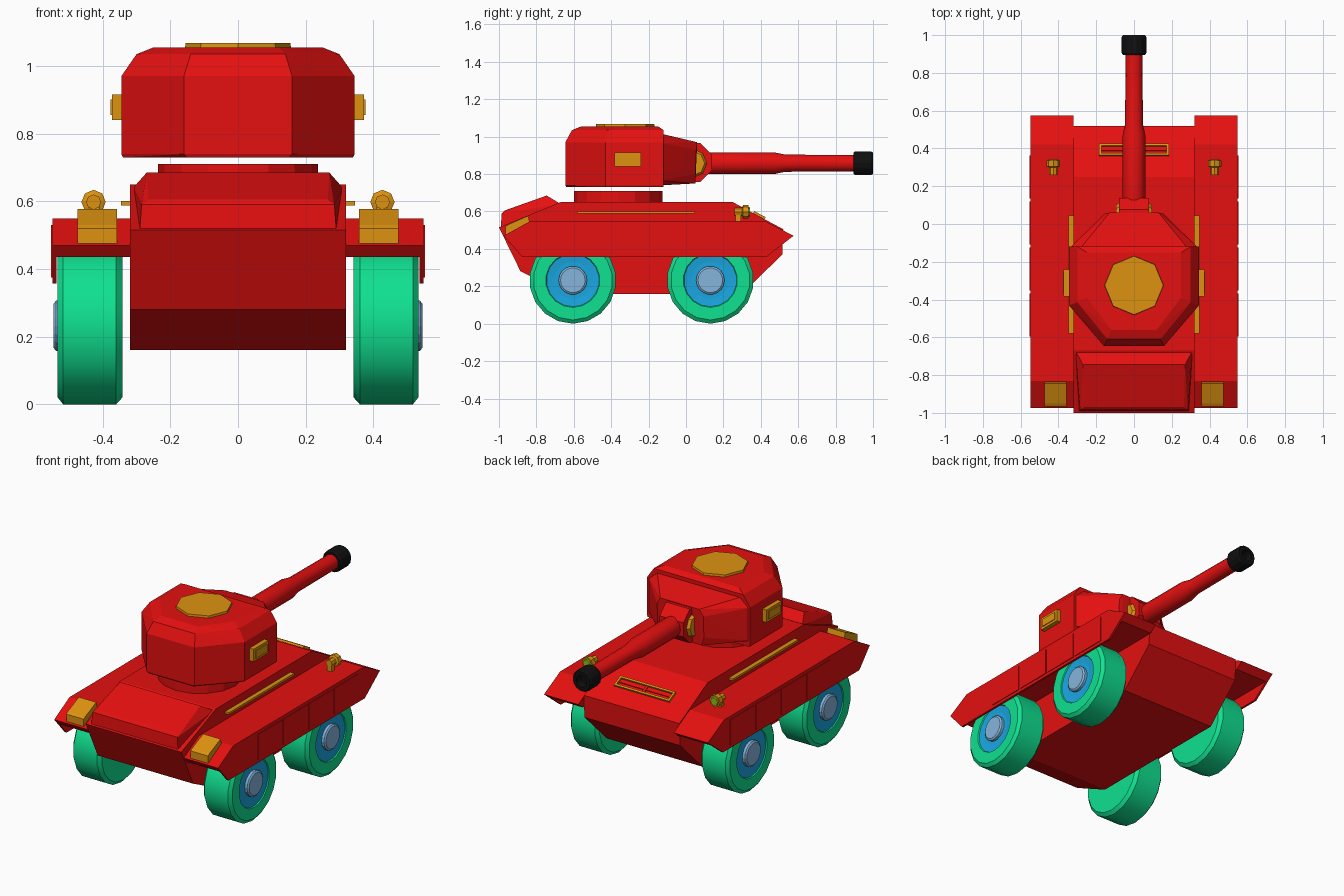
import bpy, bmesh, math
from mathutils import Vector


def material(name, col):
    m = bpy.data.materials.new(name)
    m.diffuse_color = (*col, 1)
    return m


RED = material("red", (0.78, 0.005, 0.005))
GOLD = material("gold", (0.72, 0.29, 0.005))
BLACK = material("black", (0.005, 0.005, 0.005))
GREEN = material("green", (0.005, 0.75, 0.28))
BLUE = material("blue", (0.01, 0.38, 0.75))
STEEL = material("steel", (0.24, 0.46, 0.72))
LIME = material("lime", (0.3, 0.5, 0.01))


def finish(name, bm, mat, smooth=False):
    bmesh.ops.remove_doubles(bm, verts=bm.verts, dist=1e-5)
    bmesh.ops.recalc_face_normals(bm, faces=bm.faces)
    me = bpy.data.meshes.new(name)
    bm.to_mesh(me)
    bm.free()
    me.materials.append(mat)
    ob = bpy.data.objects.new(name, me)
    bpy.context.collection.objects.link(ob)
    if smooth:
        bpy.ops.object.select_all(action='DESELECT')
        ob.select_set(True)
        bpy.context.view_layer.objects.active = ob
        bpy.ops.object.shade_smooth_by_angle(angle=math.radians(30))
    return ob


def prism(name, prof, x0, x1, mat):
    """Extrude a (y, z) profile along x."""
    bm = bmesh.new()
    f = bm.faces.new([bm.verts.new((x0, y, z)) for y, z in prof])
    r = bmesh.ops.extrude_face_region(bm, geom=[f])
    vs = [g for g in r["geom"] if isinstance(g, bmesh.types.BMVert)]
    bmesh.ops.translate(bm, verts=vs, vec=(x1 - x0, 0, 0))
    return finish(name, bm, mat)


def solid(name, pts, mat):
    """Convex solid, each (x, y, z) point mirrored in x."""
    bm = bmesh.new()
    for x, y, z in pts:
        for s in (1, -1):
            bm.verts.new((s * x, y, z))
    bmesh.ops.convex_hull(bm, input=bm.verts)
    bmesh.ops.dissolve_limit(bm, angle_limit=0.03, verts=bm.verts, edges=bm.edges)
    return finish(name, bm, mat)


def lathe(name, prof, centre, axis, n, mat, phase=0.0, smooth=False):
    """Revolve (offset, radius) pairs about an axis through centre."""
    bm = bmesh.new()
    rings = []
    for a, r in prof:
        ring = []
        for i in range(n):
            t = math.tau * i / n + phase
            c, s = r * math.cos(t), r * math.sin(t)
            p = {"x": (a, c, s), "y": (c, a, s), "z": (c, s, a)}[axis]
            ring.append(bm.verts.new(Vector(p) + Vector(centre)))
        rings.append(ring)
    for p, q in zip(rings, rings[1:]):
        for i in range(n):
            j = (i + 1) % n
            bm.faces.new((p[i], p[j], q[j], q[i]))
    return finish(name, bm, mat, smooth)


def box(name, lo, hi, mat, inset=0.0):
    prof = [(lo[1], lo[2]), (hi[1], lo[2]), (hi[1], hi[2]), (lo[1], hi[2])]
    return prism(name, prof, lo[0], hi[0], mat)


# Hull and sloped engine cover
prism("hull", [(-1.0, 0.515), (-0.885, 0.28), (-0.64, 0.16), (0.30, 0.16), (0.515, 0.37),
               (0.52, 0.505), (0.25, 0.65), (-0.67, 0.65)], -0.32, 0.32, RED)
solid("engine_cover", [(0.29, -0.99, 0.52), (0.285, -0.985, 0.59), (0.265, -0.97, 0.605),
                       (0.27, -0.745, 0.685), (0.285, -0.725, 0.665), (0.31, -0.67, 0.64)], RED)

# Fenders, skirts with raised panels, trims and lamps, both sides
for s, side in ((1, "right"), (-1, "left")):
    prism(f"fender_{side}", [(-0.975, 0.47), (-0.83, 0.55), (0.42, 0.55), (0.575, 0.47),
                             (0.53, 0.435), (-0.945, 0.435)], s * 0.32, s * 0.548, RED)
    prism(f"skirt_{side}", [(-0.975, 0.47), (-0.83, 0.55), (0.42, 0.55), (0.575, 0.47),
                            (0.43, 0.357), (-0.875, 0.357)], s * 0.536, s * 0.549, RED)
    for k in range(4):
        y = -0.595 + 0.243 * k
        box(f"skirt_panel_{side}_{k}", (s * 0.545, y, 0.375),
            (s * 0.553, y + 0.228, 0.53), RED)
    box(f"trim_strip_{side}", (s * 0.315, -0.58, 0.588), (s * 0.346, 0.045, 0.601), GOLD)
    prism(f"rear_lamp_{side}", [(-0.965, 0.47), (-0.965, 0.52), (-0.95, 0.53),
                                (-0.845, 0.577), (-0.835, 0.54)], s * 0.358, s * 0.475, GOLD)
    box(f"headlight_post_{side}", (s * 0.41, 0.265, 0.54), (s * 0.44, 0.295, 0.60), GOLD)
    lathe(f"headlight_{side}", [(0.26, 0), (0.26, 0.022), (0.30, 0.022), (0.305, 0.036),
                                (0.335, 0.036), (0.335, 0)], (s * 0.427, 0, 0.598), "y", 8, GOLD)
    lathe(f"headlight_lens_{side}", [(0.33, 0.029), (0.342, 0.024), (0.342, 0)],
          (s * 0.427, 0, 0.598), "y", 8, LIME)

    # Wheels
    for y, end in ((-0.605, "front"), (0.13, "back")):
        c = (0, y, 0.232)
        tag = f"{end}_{side}"
        lathe("tyre_" + tag, [(s * a, r) for a, r in (
            (0.342, 0), (0.342, 0.212), (0.36, 0.232), (0.517, 0.232), (0.533, 0.212),
            (0.533, 0.145), (0.525, 0.14))], c, "x", 18, GREEN, 0.1745, True)
        lathe("wheel_disc_" + tag, [(s * a, r) for a, r in (
            (0.527, 0.142), (0.522, 0.10), (0.522, 0))], c, "x", 18, BLUE, 0.1745)
        lathe("hub_" + tag, [(s * a, r) for a, r in (
            (0.515, 0.076), (0.538, 0.076), (0.545, 0.066), (0.545, 0))], c, "x", 18, STEEL)

# Framed vent lying on the sloped plate
angle = math.atan2(-0.145, 0.27)
vent = [box("vent_bar", (-0.185, a, -0.01), (0.185, a + 0.012, 0.012), GOLD)
        for a in (-0.035, 0.023)]
vent += [box("vent_side", (x, -0.035, -0.01), (x + 0.012, 0.035, 0.012), GOLD)
         for x in (-0.185, 0.173)]
vent.append(box("vent_divider", (-0.008, -0.023, -0.01), (0.008, 0.023, 0.006), RED))
vent.append(box("vent_slat", (-0.175, -0.004, -0.01), (0.175, 0.004, 0.005), RED))
for ob in vent:
    ob.location = (0, 0.39, 0.575)
    ob.rotation_euler = (angle, 0, 0)

# Turret ring and faceted turret
lathe("turret_ring", [(0.64, 0), (0.64, 0.236), (0.71, 0.236), (0.71, 0)],
      (0, -0.362, 0), "z", 16, RED)
solid("turret", [
    (0.15, -0.64, 0.73), (0.34, -0.43, 0.73), (0.34, -0.12, 0.73),
    (0.16, -0.645, 0.74), (0.345, -0.43, 0.74), (0.345, -0.12, 0.74),
    (0.16, -0.645, 0.97), (0.345, -0.43, 0.97), (0.345, -0.12, 0.97),
    (0.14, -0.61, 1.035), (0.30, -0.415, 1.035), (0.30, -0.12, 1.035),
    (0.12, -0.56, 1.055), (0.25, -0.39, 1.055), (0.25, -0.15, 1.055)], RED)
solid("turret_nose", [
    (0.343, -0.13, 0.765), (0.343, -0.13, 0.965), (0.285, -0.13, 1.015),
    (0.155, 0.05, 0.80), (0.155, 0.055, 0.93), (0.13, 0.06, 0.97),
    (0.14, 0.05, 0.75), (0.25, -0.13, 0.74)], RED)

# Hatch and side boxes
lathe("hatch", [(1.05, 0), (1.05, 0.157), (1.068, 0.155), (1.068, 0)],
      (0, -0.325, 0), "z", 8, GOLD)
for s, side in ((1, "right"), (-1, "left")):
    box(f"turret_box_{side}", (s * 0.34, -0.383, 0.84), (s * 0.372, -0.24, 0.916), GOLD)
    box(f"turret_box_face_{side}", (s * 0.37, -0.365, 0.855), (s * 0.377, -0.258, 0.901), GOLD)

# Mantlet with gold end caps
lathe("mantlet", [(-0.08, 0), (-0.08, 0.112), (0.08, 0.112), (0.08, 0)],
      (0, 0.035, 0.862), "x", 8, RED, math.pi / 8)
lathe("mantlet_cap", [(-0.096, 0), (-0.096, 0.065), (-0.078, 0.078), (0.078, 0.078),
                      (0.096, 0.065), (0.096, 0)], (0, 0.035, 0.857), "x", 8, GOLD)

# Barrel and muzzle
lathe("barrel", [(0.05, 0), (0.05, 0.052), (0.12, 0.06), (0.47, 0.06), (0.53, 0.047),
                 (0.90, 0.045), (0.90, 0)], (0, 0, 0.858), "y", 14, RED, 0, True)
lathe("muzzle", [(0.895, 0), (0.895, 0.058), (0.905, 0.065), (0.99, 0.065), (1.0, 0.058),
                 (1.0, 0.035), (0.96, 0.03), (0.96, 0)], (0, 0, 0.858), "y", 14, BLACK)
